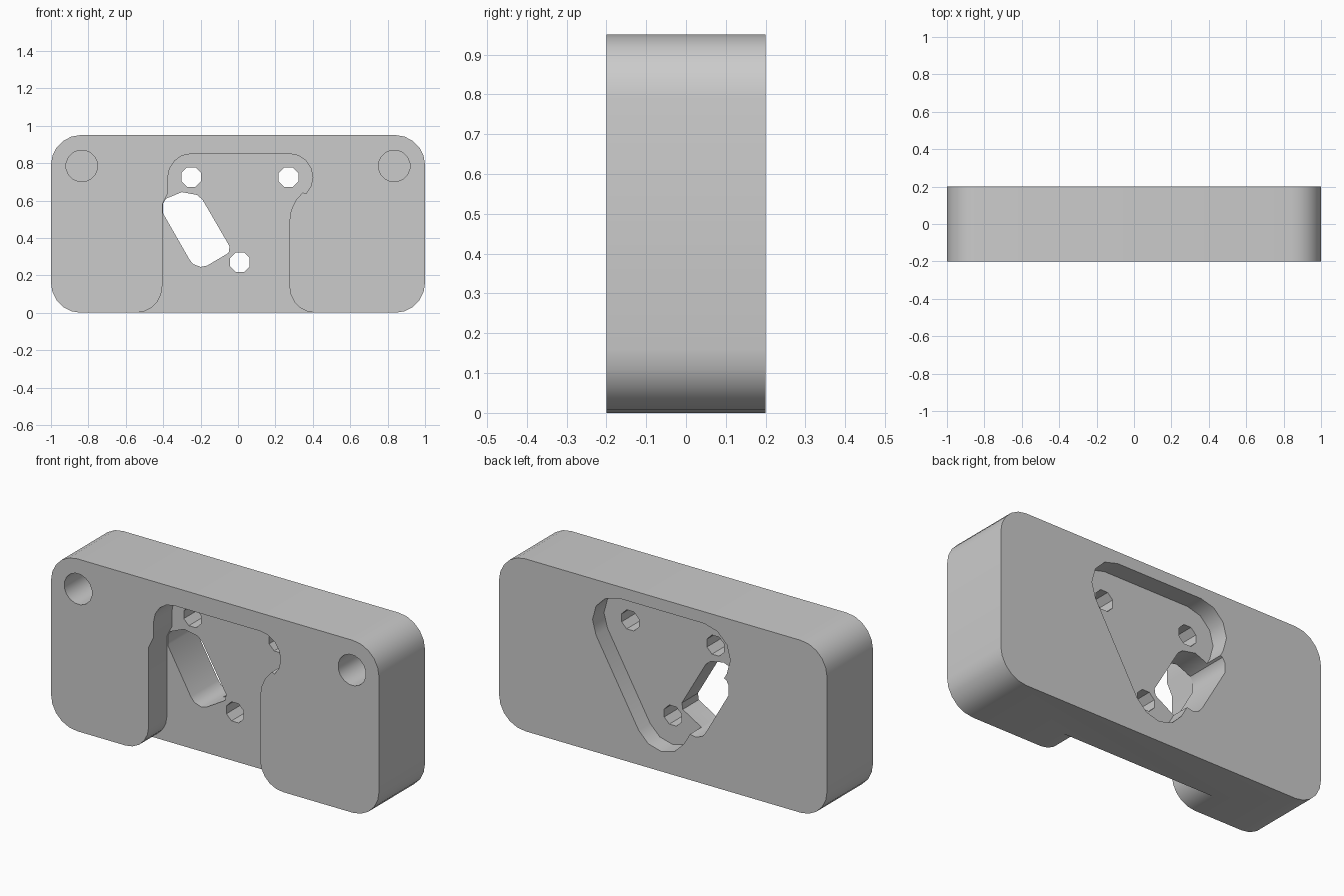
import bpy, bmesh
from math import cos, sin, radians

cube = bpy.data.objects.get("Cube")
if cube:
    bpy.data.objects.remove(cube, do_unlink=True)

grey = bpy.data.materials.new("plain_grey")
grey.use_nodes = True
colour = (0.6, 0.6, 0.6, 1)
grey.diffuse_color = colour
grey.node_tree.nodes["Principled BSDF"].inputs["Base Color"].default_value = colour


def arc(cx, cz, r, start, end, steps):
    """Points on an arc in the x-z plane, angles in degrees."""
    angles = [radians(start + (end - start) * i / steps) for i in range(steps + 1)]
    return [(cx + r * cos(a), cz + r * sin(a)) for a in angles]


def circle(cx, cz, r, sides):
    half = 180 / sides
    return arc(cx, cz, r, half, half + 360, sides)[:-1]


def prism(name, outline, y0, y1):
    """Extrude an x-z outline from y0 to y1."""
    bm = bmesh.new()
    face = bm.faces.new([bm.verts.new((x, y0, z)) for x, z in outline])
    top = bmesh.ops.extrude_face_region(bm, geom=[face])["geom"]
    moved = [v for v in top if isinstance(v, bmesh.types.BMVert)]
    bmesh.ops.translate(bm, verts=moved, vec=(0, y1 - y0, 0))
    bmesh.ops.recalc_face_normals(bm, faces=bm.faces)
    mesh = bpy.data.meshes.new(name)
    bm.to_mesh(mesh)
    bm.free()
    mesh.materials.append(grey)
    obj = bpy.data.objects.new(name, mesh)
    bpy.context.collection.objects.link(obj)
    return obj


def cut(body, name, outline, y0, y1):
    """Subtract a prism from the body and discard the cutter."""
    cutter = prism(name, outline, y0, y1)
    cutter.hide_render = True
    mod = body.modifiers.new(name, "BOOLEAN")
    mod.operation = "DIFFERENCE"
    mod.solver = "EXACT"
    mod.object = cutter
    bpy.context.view_layer.objects.active = body
    bpy.ops.object.modifier_apply(modifier=mod.name)
    bpy.data.objects.remove(cutter, do_unlink=True)


# Rounded block
R = 0.16
W, H = 1 - R, 0.95 - R
block = prism("mounting_block",
              arc(W, R, R, -90, 0, 5) + arc(W, H, R, 0, 90, 5)
              + arc(-W, H, R, 90, 180, 5) + arc(-W, R, R, 180, 270, 5),
              -0.2, 0.2)

# Front recess, open at the bottom with flared corners
recess = ([(-0.545, -0.1)] + arc(-0.545, 0.14, 0.14, -90, 0, 5)
          + [(-0.405, 0.58), (-0.375, 0.64)]
          + arc(-0.25, 0.725, 0.125, 180, 90, 4)
          + arc(0.275, 0.725, 0.125, 90, -45, 6)
          + arc(0.475, 0.49, 0.2, 130, 180, 3)
          + arc(0.415, 0.14, 0.14, 180, 270, 5) + [(0.415, -0.1)])
cut(block, "front_recess", recess, -0.3, -0.04)

# Rounded triangular pocket in the back, around the three screw holes
screws = [(0.27, 0.725), (-0.25, 0.725), (0.01, 0.27)]
pocket = []
for i, (x, z) in enumerate(screws):
    pocket += arc(x, z, 0.16, -30 + 120 * i, 90 + 120 * i, 4)
cut(block, "back_pocket", pocket, 0.1, 0.3)

# Slanted slot
slot = [(-0.4, 0.585), (-0.385, 0.61), (-0.3, 0.645), (-0.22, 0.63), (-0.19, 0.605),
        (-0.045, 0.355), (-0.05, 0.32), (-0.165, 0.252), (-0.2, 0.245),
        (-0.24, 0.26), (-0.26, 0.285), (-0.4, 0.53)]
cut(block, "slanted_slot", slot, -0.1, 0.3)

# Screw holes through the web
for x, z in screws:
    cut(block, "screw_hole", circle(x, z, 0.057, 8), -0.1, 0.15)

# Blind round holes in the front
for side in (-1, 1):
    cut(block, "blind_hole", circle(side * 0.835, 0.785, 0.085, 16), -0.3, 0.1)

bpy.ops.object.select_all(action="DESELECT")
block.select_set(True)
bpy.context.view_layer.objects.active = block
bpy.ops.object.shade_smooth_by_angle(angle=radians(35))
